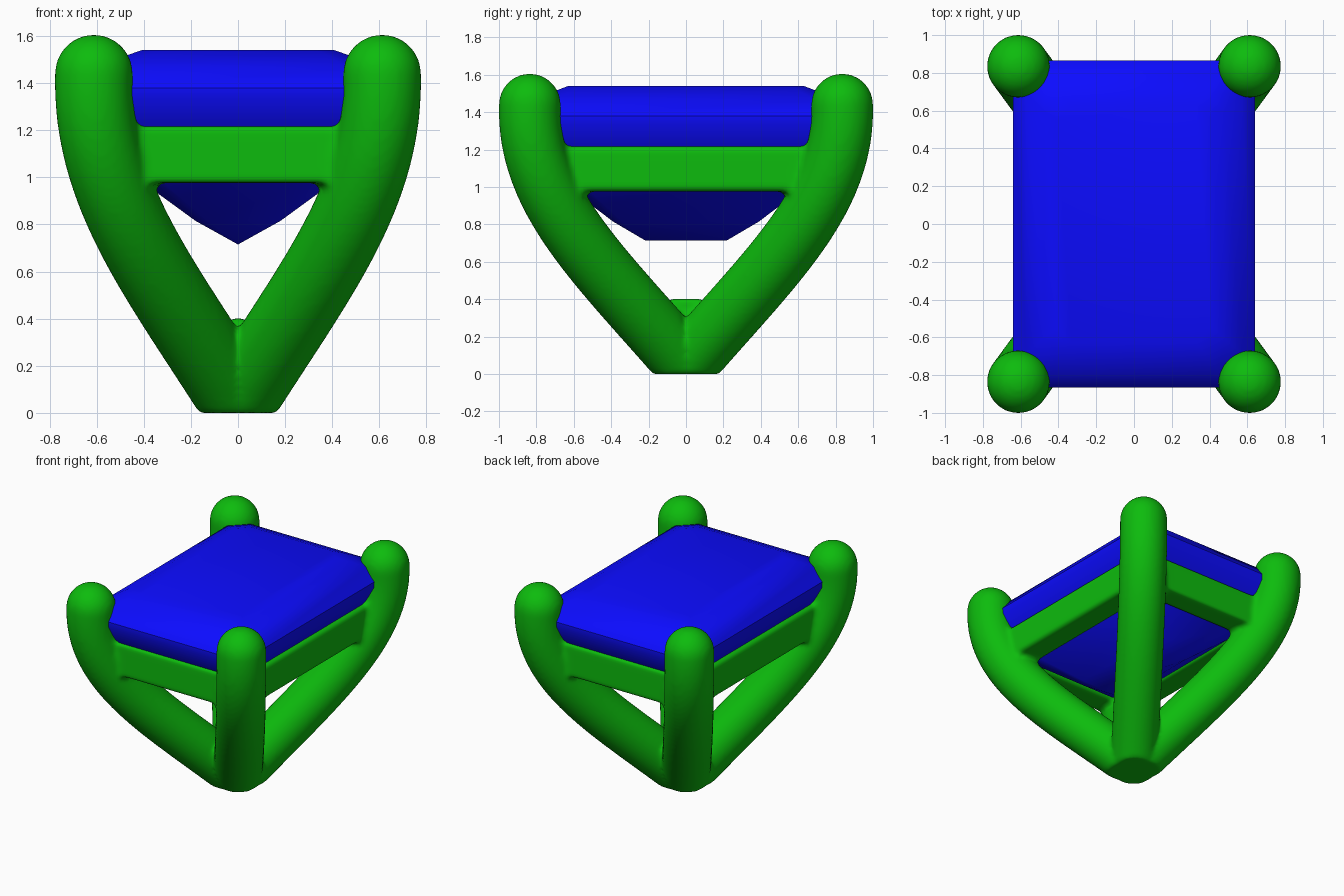
import bpy, bmesh, math
from mathutils import Vector

if "Cube" in bpy.data.objects:
    bpy.data.objects.remove(bpy.data.objects["Cube"])


def material(name, color):
    m = bpy.data.materials.new(name)
    m.diffuse_color = color
    m.use_nodes = True
    m.node_tree.nodes["Principled BSDF"].inputs["Base Color"].default_value = m.diffuse_color
    return m


def add_object(name, bm, mat):
    bmesh.ops.recalc_face_normals(bm, faces=bm.faces)
    me = bpy.data.meshes.new(name)
    bm.to_mesh(me)
    bm.free()
    ob = bpy.data.objects.new(name, me)
    bpy.context.collection.objects.link(ob)
    me.materials.append(mat)
    return ob


def bridge(bm, a, b):
    n = len(a)
    for i in range(n):
        bm.faces.new((a[i], a[(i + 1) % n], b[(i + 1) % n], b[i]))


green = material("setting_green", (0.004, 0.5, 0.004, 1))
blue = material("gem_blue", (0.0035, 0.0035, 1.0, 1))

# Prong centre line: (fraction of the top corner position, height)
CORNER = Vector((0.612, 0.835))
CTRL = [(-0.05, 0.0), (0.51, 0.55), (1.02, 0.91), (1.0, 1.44)]
R, SIDES = 0.166, 32


def path(u):
    w = ((1 - u) ** 3, 3 * u * (1 - u) ** 2, 3 * u * u * (1 - u), u ** 3)
    t = sum(k * c[0] for k, c in zip(w, CTRL))
    z = sum(k * c[1] for k, c in zip(w, CTRL))
    return Vector((CORNER.x * t, CORNER.y * t, z))


bm = bmesh.new()
side = Vector((-CORNER.y, CORNER.x, 0)).normalized()
rings = []


def add_ring(centre, tangent, radius):
    up = tangent.cross(side).normalized()
    rings.append([bm.verts.new(centre + radius * (math.cos(a) * side + math.sin(a) * up))
                  for a in (2 * math.pi * i / SIDES for i in range(SIDES))])


# One swept prong with a domed tip
for i in range(41):
    u = -0.2 + 1.2 * i / 40
    add_ring(path(u), path(u + 0.001) - path(u - 0.001), R)
for i in range(1, 10):
    a = math.pi / 2 * i / 10
    add_ring(path(1) + Vector((0, 0, R * math.sin(a))), Vector((0, 0, 1)), R * math.cos(a))
for a, b in zip(rings, rings[1:]):
    bridge(bm, a, b)
bm.faces.new(rings[0])
tip = bm.verts.new(path(1) + Vector((0, 0, R)))
for i in range(SIDES):
    bm.faces.new((rings[-1][i], rings[-1][(i + 1) % SIDES], tip))

# Trim to one quadrant and mirror into four joined prongs
for axis in range(2):
    n = Vector((0, 0, 0))
    n[axis] = 1
    geom = bm.verts[:] + bm.edges[:] + bm.faces[:]
    bmesh.ops.bisect_plane(bm, geom=geom, dist=1e-5, plane_co=(0, 0, 0), plane_no=n, clear_inner=True)
    dup = bmesh.ops.duplicate(bm, geom=bm.verts[:] + bm.edges[:] + bm.faces[:])["geom"]
    for v in dup:
        if isinstance(v, bmesh.types.BMVert):
            v.co[axis] *= -1
    bmesh.ops.remove_doubles(bm, verts=bm.verts[:], dist=1e-4)

# Flat foot
bmesh.ops.recalc_face_normals(bm, faces=bm.faces[:])
bmesh.ops.bisect_plane(bm, geom=bm.verts[:] + bm.edges[:] + bm.faces[:], dist=1e-5,
                       plane_co=(0, 0, 0), plane_no=(0, 0, 1), clear_inner=True)
bmesh.ops.holes_fill(bm, edges=[e for e in bm.edges if e.is_boundary], sides=0)


def box(cx, cy, cz, sx, sy, sz):
    vs = bmesh.ops.create_cube(bm, size=1)["verts"]
    for v in vs:
        v.co = Vector((v.co.x * sx + cx, v.co.y * sy + cy, v.co.z * sz + cz))


# Four rails between the prongs, and the filled core where the prongs meet
for s in (-1, 1):
    box(0, s * 0.725, 1.097, 1.08, 0.19, 0.242)
    box(s * 0.515, 0, 1.097, 0.19, 1.48, 0.242)
box(0, 0, 0.21, 0.07, 0.19, 0.385)

# Fuse and soften the joints
setting = add_object("prong_setting", bm, green)
rm = setting.modifiers.new("fuse", 'REMESH')
rm.mode = 'VOXEL'
rm.voxel_size = 0.017
rm.use_smooth_shade = True
sm = setting.modifiers.new("soften", 'SMOOTH')
sm.factor = 0.5
sm.iterations = 6

# Step-cut gem: (half width, half length, height, corner cut) per tier
TIERS = [(0.0, 0.22, 0.715, 0.0), (0.18, 0.39, 0.815, 0.05), (0.42, 0.62, 0.99, 0.09),
         (0.575, 0.80, 1.21, 0.11), (0.64, 0.865, 1.34, 0.125), (0.64, 0.865, 1.38, 0.125),
         (0.57, 0.80, 1.465, 0.11), (0.475, 0.69, 1.517, 0.09), (0.41, 0.63, 1.54, 0.08)]
bm = bmesh.new()
loops = []
for x, y, z, c in TIERS:
    pts = [(x, y - c), (x - c, y), (c - x, y), (-x, y - c),
           (-x, c - y), (c - x, -y), (x - c, -y), (x, c - y)]
    loops.append([bm.verts.new((px, py, z)) for px, py in pts])
for a, b in zip(loops, loops[1:]):
    bridge(bm, a, b)
bm.faces.new(loops[-1])
bmesh.ops.remove_doubles(bm, verts=bm.verts[:], dist=1e-4)
gem = add_object("gem", bm, blue)
bpy.ops.object.select_all(action='DESELECT')
gem.select_set(True)
bpy.context.view_layer.objects.active = gem
bpy.ops.object.shade_smooth_by_angle(angle=math.radians(30))
